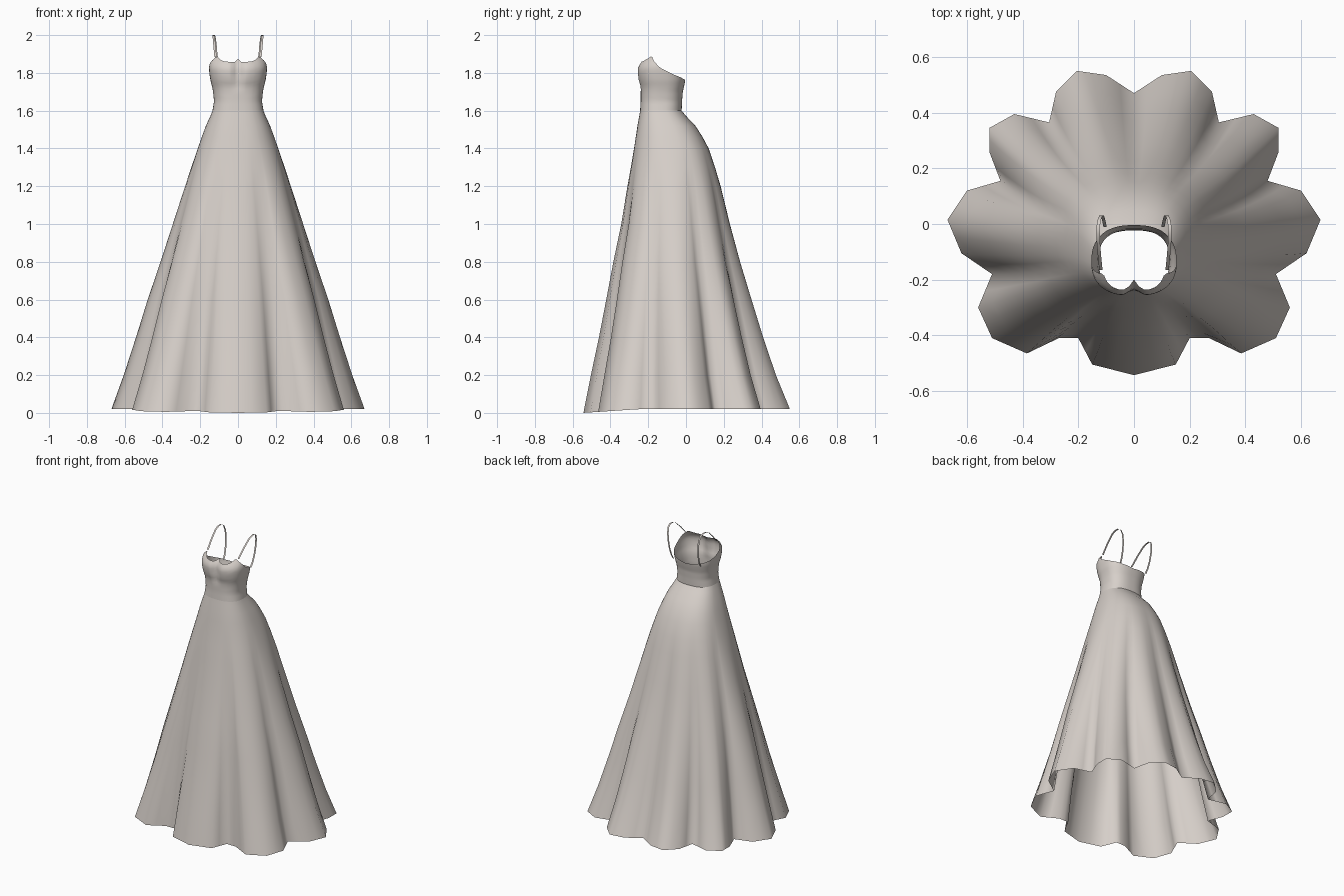
import bpy, math
from mathutils import Vector

if "Cube" in bpy.data.objects:
    bpy.data.objects.remove(bpy.data.objects["Cube"])

fabric = bpy.data.materials.new("ivory_fabric")
fabric.diffuse_color = (0.68, 0.63, 0.59, 1)
fabric.use_nodes = True
fabric.node_tree.nodes["Principled BSDF"].inputs["Base Color"].default_value = fabric.diffuse_color


def interp(table, v, col=1):
    """Linear lookup in rows sorted by their first value."""
    if v <= table[0][0]:
        return table[0][col]
    for p, q in zip(table, table[1:]):
        if v <= q[0]:
            return p[col] + (q[col] - p[col]) * (v - p[0]) / (q[0] - p[0])
    return table[-1][col]


def make_object(name, verts, faces):
    mesh = bpy.data.meshes.new(name)
    mesh.from_pydata(verts, [], faces)
    mesh.materials.append(fabric)
    mesh.polygons.foreach_set("use_smooth", [True] * len(mesh.polygons))
    mesh.update()
    obj = bpy.data.objects.new(name, mesh)
    bpy.context.collection.objects.link(obj)
    return obj


def loft(name, rings):
    """Join closed rings, listed from bottom to top, into an open shell."""
    n = len(rings[0])
    faces = [(r * n + i, r * n + (i + 1) % n, (r + 1) * n + (i + 1) % n, (r + 1) * n + i)
             for r in range(len(rings) - 1) for i in range(n)]
    return make_object(name, [p for ring in rings for p in ring], faces)


# Scalloped hem outline, front centre round to back centre, then mirrored
half = [(0, -.543), (.15, -.505), (.20, -.41), (.27, -.41), (.385, -.465), (.51, -.41),
        (.56, -.30), (.51, -.18), (.62, -.105), (.67, .015), (.60, .12), (.48, .155),
        (.52, .26), (.52, .345), (.43, .395), (.305, .365), (.28, .475), (.205, .55),
        (.10, .535), (0, .47)]
outline = half + [(-x, y) for x, y in half[-2:0:-1]]
hem = []
for p, q in zip(outline, outline[1:] + outline[:1]):
    hem += [p, ((p[0] + q[0]) / 2, (p[1] + q[1]) / 2)]

# Unit direction and fold radius of every pleat line
lines = []
for x, y in hem:
    u = Vector((x / .67, y / .545))
    lines.append((u.normalized(), u.length))


def rounded(d, n=2.5):
    """Radius of a slightly squared ellipse in direction d."""
    return (abs(d.x) ** n + abs(d.y) ** n) ** (-1 / n)


# Skirt: height, half width, front y, back y
skirt = [(0, .67, -.545, .545), (.2, .605, -.505, .475), (.4, .54, -.462, .41),
         (.6, .478, -.423, .35), (.8, .41, -.385, .29), (1.0, .345, -.343, .235),
         (1.2, .28, -.31, .185), (1.3, .247, -.292, .155), (1.4, .213, -.275, .12),
         (1.46, .192, -.266, .088), (1.52, .17, -.257, .05), (1.57, .147, -.248, .002),
         (1.6, .135, -.243, -.023)]
rings = []
for z, a, yf, yb in skirt:
    fold = max(0, 1 - z / 1.4)
    ring = []
    for d, s in lines:
        k = rounded(d, 2 + .5 * z / 1.6) * (1 - fold) + s * fold
        y = (yf + yb) / 2 + d.y * k * (yb - yf) / 2
        lift = .02 * min(1, (y + .545) / .3) if z == 0 else 0
        ring.append((d.x * k * a, y, z + lift))
    rings.append(ring)
loft("skirt", rings)

# Bodice: height, half width, front y, back y
bodice = [(1.6, .135, -.243, -.023), (1.65, .127, -.240, -.021), (1.7, .132, -.240, -.017),
          (1.73, .138, -.243, -.010), (1.76, .146, -.253, -.004), (1.80, .152, -.259, -.004),
          (1.83, .154, -.257, -.010), (1.86, .148, -.238, -.022), (1.89, .126, -.208, -.055)]
# Neckline height by angle from the front centre
neckline = [(0, 1.874), (8, 1.855), (30, 1.862), (40, 1.872), (54, 1.89), (66, 1.868),
            (90, 1.825), (120, 1.79), (150, 1.768), (180, 1.758)]
rings = []
STEPS = 16
for r in range(STEPS + 1):
    ring = []
    for d, s in lines:
        angle = math.degrees(math.acos(max(-1, min(1, -d.y))))
        z = 1.6 + (interp(neckline, angle) - 1.6) * r / STEPS
        a, yf, yb = (interp(bodice, z, c) for c in (1, 2, 3))
        k = rounded(d)
        x, y = d.x * k * a, (yf + yb) / 2 + d.y * k * (yb - yf) / 2
        if d.y < 0:  # hollow between the cups
            y += .024 * math.exp(-(x / .026) ** 2) * max(0, min(1, (z - 1.7) / .1))
        ring.append((x, y, z))
    rings.append(ring)
loft("bodice", rings)

# Shoulder straps: thin ribbons looping from cup to back edge
path = [(.119, -.165, 1.885), (.124, -.115, 1.94), (.128, -.065, 1.985), (.129, -.035, 1.998),
        (.128, -.005, 2.0), (.124, .018, 1.985), (.119, .030, 1.95), (.115, .031, 1.90),
        (.111, .022, 1.84), (.107, .006, 1.79), (.104, -.010, 1.762)]
for side, label in ((1, "right"), (-1, "left")):
    verts = [(side * (x + o), y, z) for x, y, z in path for o in (-.006, .006)]
    faces = [(2 * i, 2 * i + 1, 2 * i + 3, 2 * i + 2) for i in range(len(path) - 1)]
    if side < 0:
        faces = [f[::-1] for f in faces]
    make_object(label + "_strap", verts, faces)
